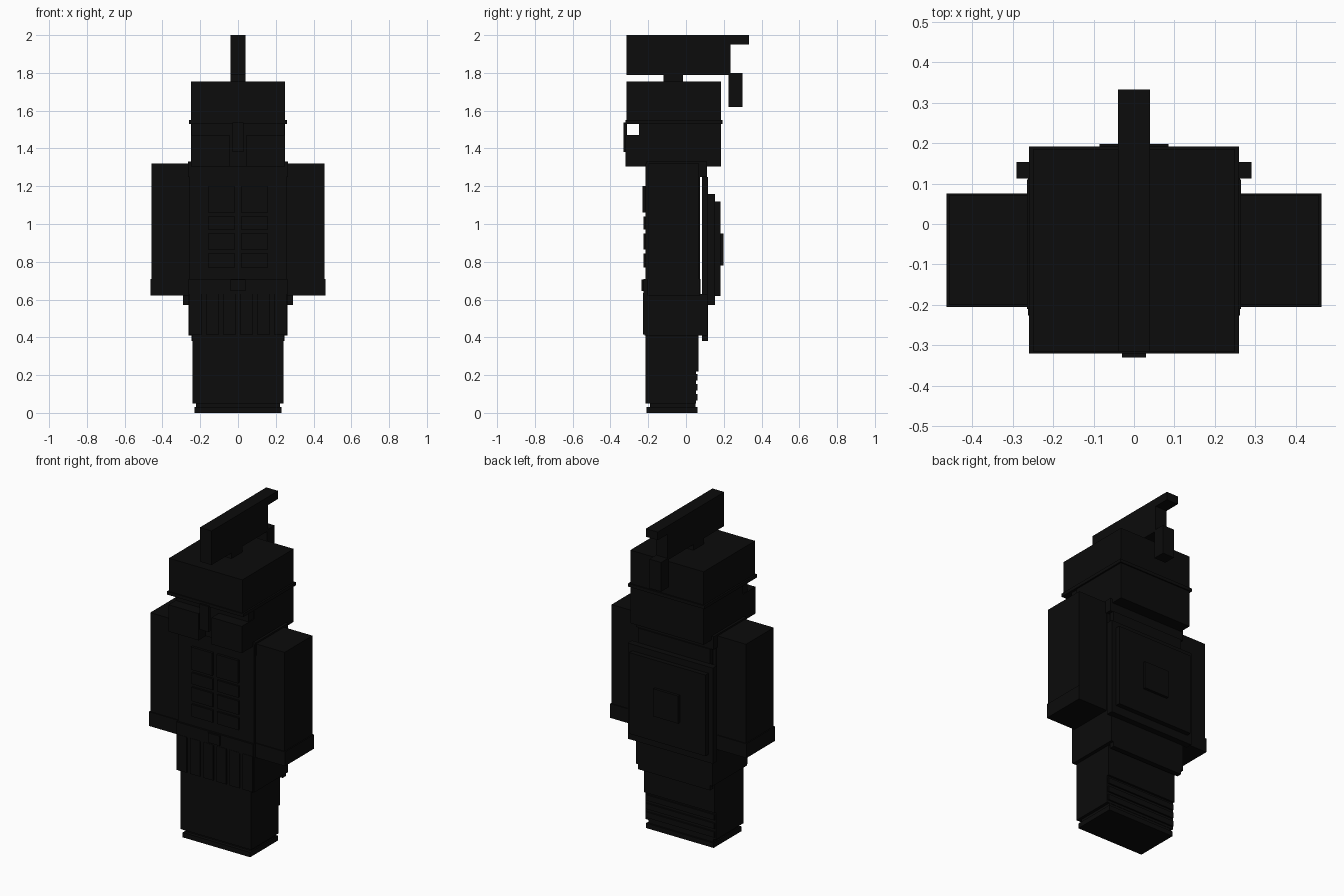
import bpy

black = bpy.data.materials.new("near_black")
black.diffuse_color = (0.0035, 0.0035, 0.0035, 1)


def box(name, x, y, z):
    """Axis-aligned block from (min, max) ranges."""
    bpy.ops.mesh.primitive_cube_add(size=1)
    o = bpy.context.object
    o.name = name
    for v in o.data.vertices:
        v.co = [(lo + hi) / 2 + c * (hi - lo) for c, (lo, hi) in zip(v.co, (x, y, z))]
    o.data.materials.append(black)
    return o


def wide(name, half, y, z):
    """Block centred on x = 0."""
    return box(name, (-half, half), y, z)


def pair(name, x, y, z):
    """Block and its mirror image."""
    box(name + "_right", x, y, z)
    box(name + "_left", (-x[1], -x[0]), y, z)


# legs, feet and calf straps
wide("feet", 0.23, (-0.21, 0.06), (0, 0.03))
wide("ankles", 0.222, (-0.19, 0.05), (0.03, 0.055))
wide("shins", 0.24, (-0.215, 0.052), (0.05, 0.22))
wide("thighs", 0.24, (-0.215, 0.065), (0.22, 0.45))
for i in range(3):
    wide("calf_strap", 0.235, (0.04, 0.061), (0.065 + i * 0.053, 0.1 + i * 0.053))

# armoured skirt
wide("skirt", 0.262, (-0.22, 0.09), (0.41, 0.63))
for i in range(6):
    x = -0.225 + i * 0.09
    box("skirt_strip", (x - 0.034, x + 0.034), (-0.228, -0.2), (0.415, 0.635))

# torso, belt and front plates
wide("torso", 0.258, (-0.215, 0.075), (0.6, 1.32))
wide("belt", 0.262, (-0.226, 0.078), (0.63, 0.71))
wide("buckle", 0.04, (-0.236, -0.2), (0.645, 0.705))
pair("chest_plate", (0.015, 0.16), (-0.23, -0.2), (1.06, 1.2))
for z0, z1 in ((0.77, 0.845), (0.865, 0.95), (0.97, 1.04)):
    pair("belly_plate", (0.015, 0.16), (-0.226, -0.2), (z0, z1))
wide("collar", 0.265, (-0.21, 0.11), (1.25, 1.33))

# arms with wrist bands
pair("arm", (0.258, 0.458), (-0.2, 0.07), (0.63, 1.32))
pair("wrist_band", (0.255, 0.464), (-0.205, 0.075), (0.622, 0.71))

# layered shield on the back
wide("back_plate", 0.245, (0.085, 0.116), (0.38, 1.25))
wide("skirt_back", 0.262, (0.08, 0.115), (0.41, 0.63))
wide("shield_rim", 0.29, (0.112, 0.153), (0.57, 1.16))
wide("shield_face", 0.26, (0.15, 0.182), (0.62, 1.12))
wide("shield_boss", 0.085, (0.18, 0.198), (0.78, 0.95))

# head and helmet
wide("head", 0.245, (-0.25, 0.18), (1.305, 1.56))
wide("helmet_dome", 0.25, (-0.315, 0.185), (1.53, 1.755))
wide("helmet_rim", 0.26, (-0.32, 0.192), (1.53, 1.55))
wide("neck_guard", 0.25, (-0.2, 0.185), (1.305, 1.53))
pair("cheek_guard", (0.045, 0.25), (-0.32, -0.19), (1.305, 1.47))
wide("nose_guard", 0.03, (-0.33, -0.312), (1.38, 1.537))

# crest
wide("crest_mount", 0.04, (-0.12, -0.015), (1.75, 1.8))
wide("crest", 0.04, (-0.315, 0.235), (1.79, 2.0))
wide("crest_top", 0.04, (0.23, 0.333), (1.95, 2.0))
wide("crest_tail", 0.04, (0.225, 0.3), (1.62, 1.8))
